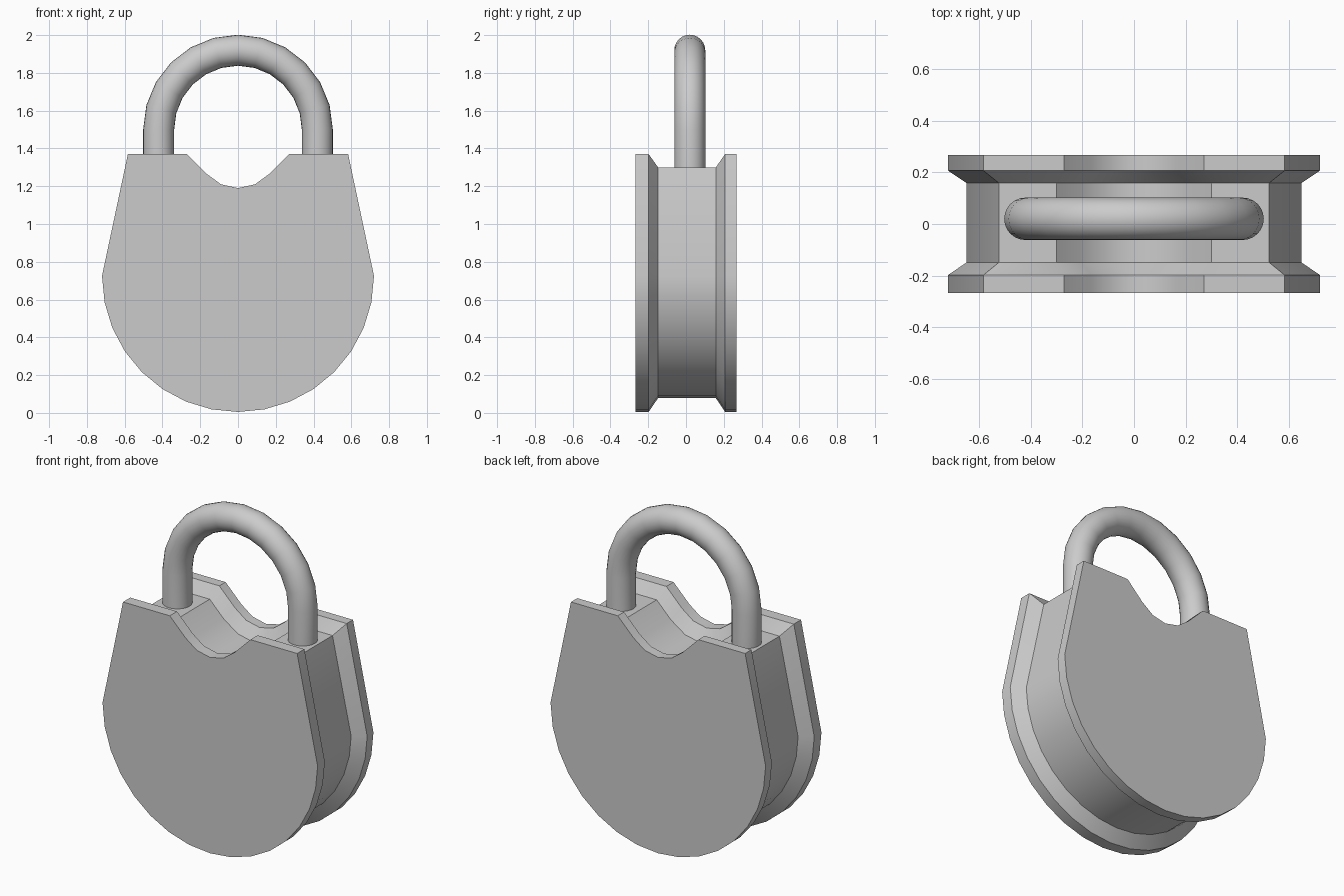
import bpy, bmesh
from math import sin, cos, pi, radians

if "Cube" in bpy.data.objects:
    bpy.data.objects.remove(bpy.data.objects["Cube"])


def loft(name, rings):
    """Skin a sequence of closed rings and cap both ends."""
    bm = bmesh.new()
    loops = [[bm.verts.new(p) for p in ring] for ring in rings]
    n = len(loops[0])
    for a, b in zip(loops, loops[1:]):
        for i in range(n):
            j = (i + 1) % n
            bm.faces.new((a[i], a[j], b[j], b[i]))
    bm.faces.new(loops[0])
    bm.faces.new(loops[-1])
    bmesh.ops.recalc_face_normals(bm, faces=bm.faces)
    mesh = bpy.data.meshes.new(name)
    bm.to_mesh(mesh)
    bm.free()
    obj = bpy.data.objects.new(name, mesh)
    bpy.context.collection.objects.link(obj)
    bpy.ops.object.select_all(action='DESELECT')
    obj.select_set(True)
    bpy.context.view_layer.objects.active = obj
    bpy.ops.object.shade_smooth_by_angle(angle=radians(30))
    return obj


def outline(radius, right_top):
    """Half-round bottom plus a mirrored top profile with the notch."""
    arc = [(radius * sin(t), 0.725 - radius * cos(t))
           for t in (-pi / 2 + pi * i / 16 for i in range(17))]
    left_top = [(-x, z) for x, z in reversed(right_top[:-1])]
    return arc + right_top + left_top


# Body: two full plates with a bevelled, recessed core between them
outer = outline(0.72, [(0.583, 1.37), (0.27, 1.37), (0.165, 1.265),
                       (0.09, 1.21), (0, 1.19)])
inner = outline(0.647, [(0.522, 1.30), (0.30, 1.30), (0.205, 1.205),
                        (0.11, 1.14), (0, 1.117)])
section = [(-0.267, outer), (-0.198, outer), (-0.148, inner),
           (0.158, inner), (0.207, outer), (0.267, outer)]
loft("lock_body", [[(x, y, z) for x, z in pts] for y, pts in section])

# Shackle: round bar swept along two legs and a half circle
R, r, sides, steps = 0.42, 0.082, 24, 12
stations = [(0, 1.28)] + [(pi * i / steps, 1.5) for i in range(steps + 1)] + [(pi, 1.28)]
rings = []
for a, zc in stations:
    ring = []
    for k in range(sides):
        t = 2 * pi * k / sides
        d = R + r * cos(t)
        ring.append((d * cos(a), 0.02 + r * sin(t), zc + d * sin(a)))
    rings.append(ring)
loft("shackle", rings)
